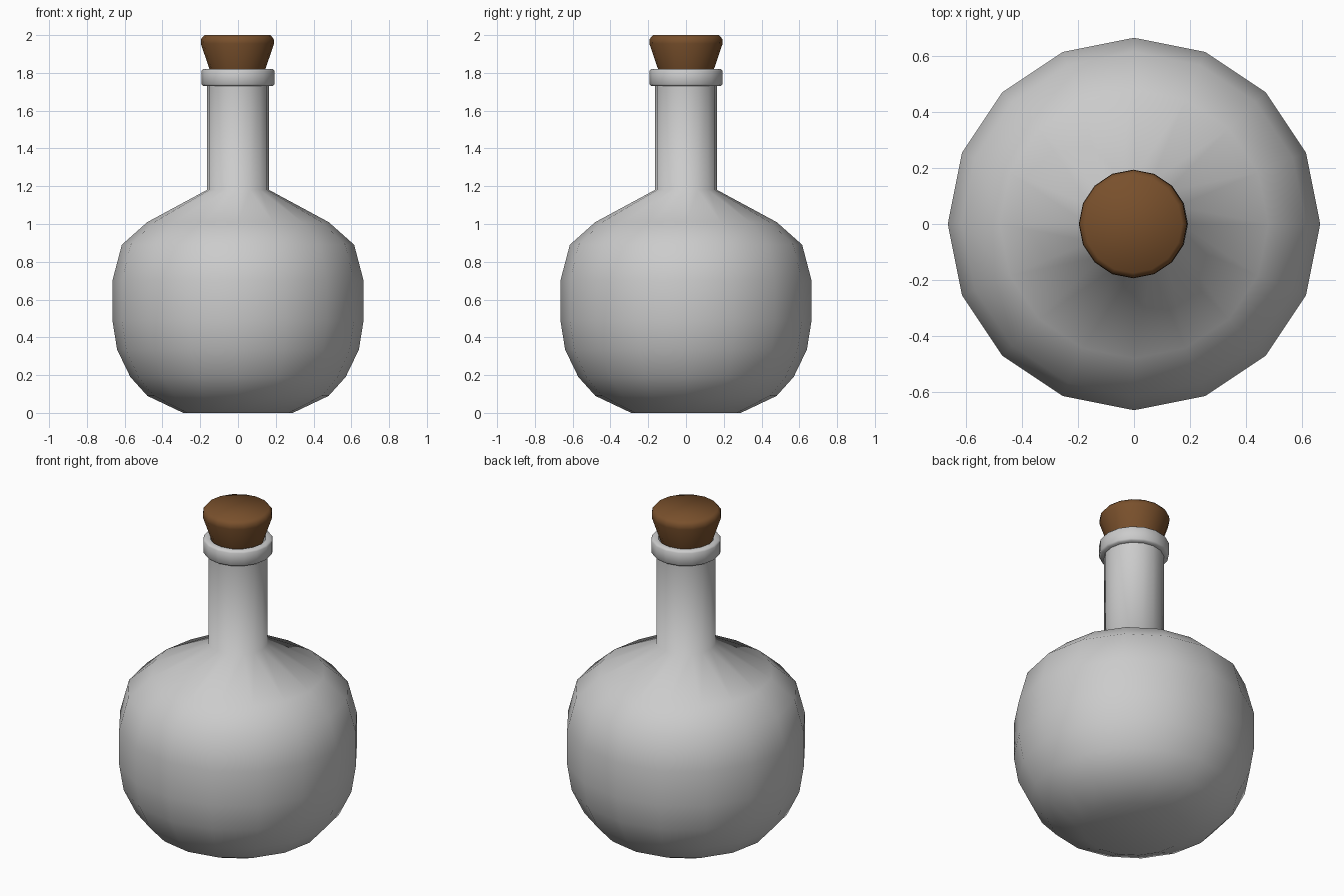
import bpy, bmesh, math

if "Cube" in bpy.data.objects:
    bpy.data.objects.remove(bpy.data.objects["Cube"])

SIDES = 16


def lathe(name, profile, cap_bottom=False, cap_top=False, closed=False, offset=0.0, angle=60):
    """Spin a (radius, height) profile around z into a 16-sided smooth part."""
    bm = bmesh.new()
    rings = [[bm.verts.new((r * math.cos(2 * math.pi * i / SIDES) + offset,
                            r * math.sin(2 * math.pi * i / SIDES), z))
              for i in range(SIDES)] for r, z in profile]
    pairs = list(zip(rings, rings[1:]))
    if closed:
        pairs.append((rings[-1], rings[0]))
    for low, high in pairs:
        for i in range(SIDES):
            j = (i + 1) % SIDES
            bm.faces.new((low[i], low[j], high[j], high[i]))
    if cap_bottom:
        bm.faces.new(rings[0][::-1])
    if cap_top:
        bm.faces.new(rings[-1])
    mesh = bpy.data.meshes.new(name)
    bm.to_mesh(mesh)
    bm.free()
    obj = bpy.data.objects.new(name, mesh)
    bpy.context.collection.objects.link(obj)
    bpy.ops.object.select_all(action='DESELECT')
    obj.select_set(True)
    bpy.context.view_layer.objects.active = obj
    bpy.ops.object.shade_smooth_by_angle(angle=math.radians(angle))
    return obj


# Round flask with straight neck
lathe("bottle", [(0.29, 0.0), (0.48, 0.09), (0.57, 0.19), (0.64, 0.335),
                 (0.665, 0.49), (0.665, 0.70), (0.615, 0.89), (0.48, 1.01),
                 (0.165, 1.18), (0.165, 1.74)], cap_bottom=True, angle=75)

# Lip ring around the mouth
lathe("lip", [(0.155, 1.73), (0.185, 1.73), (0.193, 1.74), (0.193, 1.81),
              (0.185, 1.82), (0.155, 1.82)], closed=True)

# Tapered cork stopper
cork = lathe("cork", [(0.115, 1.72), (0.148, 1.82), (0.194, 1.955), (0.192, 1.98),
                      (0.175, 2.0)], cap_bottom=True, cap_top=True, offset=-0.003)
mat = bpy.data.materials.new("cork_brown")
mat.diffuse_color = (0.19, 0.08, 0.025, 1)
mat.use_nodes = True
mat.node_tree.nodes["Principled BSDF"].inputs["Base Color"].default_value = mat.diffuse_color
cork.data.materials.append(mat)
